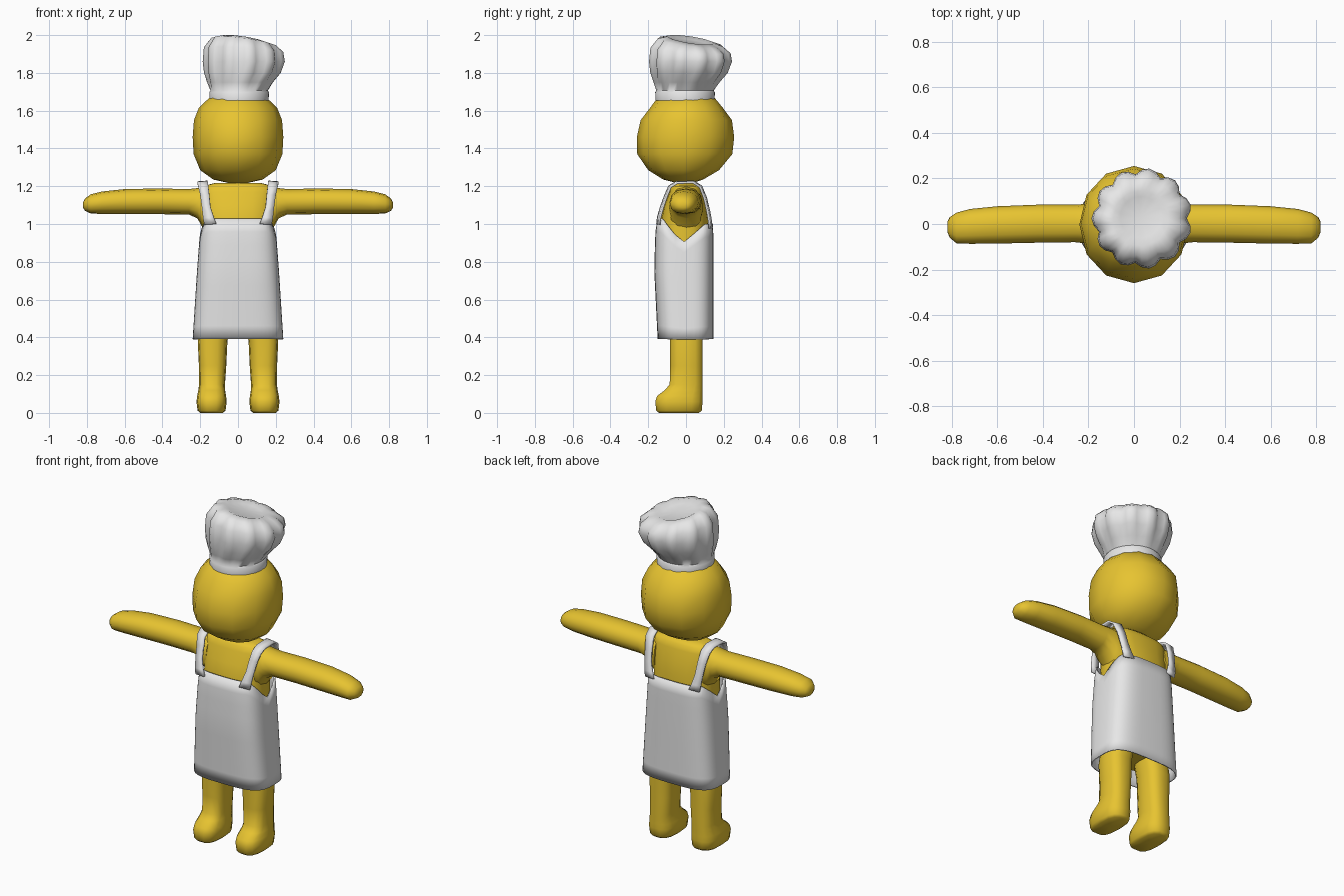
import bpy, bmesh, math
from mathutils import Vector

if "Cube" in bpy.data.objects:
    bpy.data.objects.remove(bpy.data.objects["Cube"])


def material(name, rgb):
    m = bpy.data.materials.new(name)
    m.diffuse_color = (*rgb, 1)
    m.use_nodes = True
    m.node_tree.nodes["Principled BSDF"].inputs["Base Color"].default_value = m.diffuse_color
    return m


YELLOW = material("skin yellow", (0.8, 0.55, 0.03))
WHITE = material("cloth white", (0.8, 0.8, 0.8))


def oval(n, x0, x1, y0, y1, p=2.0):
    """Points of a superellipse filling the given x and y limits."""
    pts = []
    for i in range(n):
        a = 2 * math.pi * i / n
        c, s = math.cos(a), math.sin(a)
        u = math.copysign(abs(c) ** (2 / p), c)
        v = math.copysign(abs(s) ** (2 / p), s)
        pts.append(((x0 + x1) / 2 + u * (x1 - x0) / 2,
                    (y0 + y1) / 2 + v * (y1 - y0) / 2))
    return pts


def loft(name, rings, mat, closed=True, caps=True, angle=50):
    """Skin a list of equal-length point rings."""
    bm = bmesh.new()
    rows = [[bm.verts.new(p) for p in r] for r in rings]
    n = len(rows[0])
    for a, b in zip(rows, rows[1:]):
        for i in range(n if closed else n - 1):
            j = (i + 1) % n
            bm.faces.new((a[i], a[j], b[j], b[i]))
    if caps:
        for r in (rows[0], rows[-1]):
            mid = bm.verts.new(sum((v.co for v in r), Vector()) / n)
            for i in range(n):
                bm.faces.new((r[i], r[(i + 1) % n], mid))
    bmesh.ops.recalc_face_normals(bm, faces=bm.faces)
    me = bpy.data.meshes.new(name)
    bm.to_mesh(me)
    bm.free()
    me.materials.append(mat)
    ob = bpy.data.objects.new(name, me)
    bpy.context.collection.objects.link(ob)
    bpy.ops.object.select_all(action='DESELECT')
    ob.select_set(True)
    bpy.context.view_layer.objects.active = ob
    bpy.ops.object.shade_smooth_by_angle(angle=math.radians(angle))
    return ob


def upright(n, specs, p=2.0):
    """Rings from (z, x0, x1, y0, y1)."""
    return [[(x, y, z) for x, y in oval(n, x0, x1, y0, y1, p)]
            for z, x0, x1, y0, y1 in specs]


# Head
head = [(1.215, .04, -.04, .03), (1.235, .13, -.12, .09), (1.285, .2, -.2, .175),
        (1.37, .235, -.258, .245), (1.46, .24, -.26, .255), (1.55, .233, -.24, .243),
        (1.615, .207, -.19, .195), (1.67, .15, -.15, .15), (1.695, .06, -.06, .06)]
loft("head", upright(12, [(z, -r, r, a, b) for z, r, a, b in head], 2.05), YELLOW)

# Torso
torso = [(.46, .195, -.11, .11), (.7, .19, -.13, .115), (.93, .188, -.138, .118),
         (1.03, .188, -.132, .117), (1.1, .19, -.115, .105), (1.17, .195, -.088, .09),
         (1.2, .185, -.078, .08), (1.218, .12, -.06, .06)]
loft("torso", upright(20, [(z, -r, r, a, b) for z, r, a, b in torso], 2.6), YELLOW)

for side, s in (("left", 1), ("right", -1)):
    # Arm, flaring into the shoulder; each ring is (x, y0, y1, z0, z1)
    arm = [(.15, -.09, .09, .95, 1.2), (.19, -.088, .09, .985, 1.197),
           (.215, -.085, .088, 1.03, 1.19), (.26, -.08, .085, 1.05, 1.185),
           (.42, -.082, .085, 1.052, 1.188), (.6, -.086, .078, 1.052, 1.185),
           (.72, -.087, .066, 1.053, 1.172), (.78, -.085, .05, 1.056, 1.157),
           (.81, -.06, .03, 1.07, 1.135), (.82, -.035, .01, 1.085, 1.115)]
    loft(side + "_arm", [[(s * x, y, z) for y, z in oval(12, y0, y1, z0, z1, 2.2)]
                         for x, y0, y1, z0, z1 in arm], YELLOW)

    # Leg and foot in one piece; each ring is (z, x inner, x outer, y0, y1)
    leg = [(0, .08, .2, -.145, .07), (.012, .066, .214, -.16, .086),
           (.06, .06, .22, -.165, .09), (.09, .063, .216, -.155, .09),
           (.12, .068, .21, -.115, .09), (.15, .069, .206, -.088, .09),
           (.25, .062, .207, -.086, .09), (.38, .056, .213, -.087, .09),
           (.52, .03, .19, -.09, .09)]
    loft(side + "_leg", [[(s * x, y, z) for x, y, z in r]
                         for r in upright(14, leg, 2.7)], YELLOW)

# Apron body, open below, with a bib and scooped arm openings
levels = [(.39, .24, -.15, .146), (.75, .217, -.168, .146),
          (.95, .202, -.163, .145), (1.04, .192, -.15, .14)]


def apron_limits(z):
    for a, b in zip(levels, levels[1:]):
        if z <= b[0] or b is levels[-1]:
            t = (z - a[0]) / (b[0] - a[0])
            return [u + (v - u) * t for u, v in zip(a[1:], b[1:])]


COLS, ROWS, P = 48, 9, 3.4
top = [min(1.03, .9 + 1.1 * abs(y + .015)) if y < -.015 else min(1.0, .9 + .85 * (y + .015))
       for x, y in oval(COLS, -.2, .2, -.158, .143, P)]
rings = []
for k in range(ROWS + 1):
    ring = []
    for i in range(COLS):
        z = .39 + (top[i] - .39) * k / ROWS
        r, yf, yb = apron_limits(z)
        ring.append((*oval(COLS, -r, r, yf, yb, P)[i], z))
    rings.append(ring)
apron = loft("apron", rings, WHITE, caps=False)
shell = apron.modifiers.new("cloth", 'SOLIDIFY')
shell.thickness = .008
shell.offset = -1

# Shoulder straps; each step is (y, z, x inner, x outer)
path = [(-.152, 1.0, .115, .178), (-.148, 1.035, .128, .184), (-.132, 1.09, .146, .19),
        (-.108, 1.155, .152, .199), (-.088, 1.2, .157, .21), (-.05, 1.222, .16, .215),
        (.04, 1.224, .16, .215), (.08, 1.2, .157, .21), (.105, 1.14, .152, .199),
        (.122, 1.07, .146, .19), (.132, 1.015, .13, .184), (.136, .98, .115, .178)]
for side, s in (("left", 1), ("right", -1)):
    strap = loft(side + "_strap", [[(s * a, y, z), (s * b, y * .93, z - .004)]
                                   for y, z, a, b in path], WHITE, closed=False, caps=False)
    m = strap.modifiers.new("cloth", 'SOLIDIFY')
    m.thickness = .012
    m.offset = 0

# Puffy hat; each ring is (z, radius, centre x, centre y, tilt, pleat depth)
hat = [(1.655, .156, .006, -.005, 0, 0), (1.698, .158, .006, -.005, 0, 0),
       (1.706, .152, .006, -.005, 0, 0), (1.75, .173, .013, .003, 0, .03),
       (1.8, .2, .027, .016, 0, .05), (1.86, .213, .035, .024, 0, .06),
       (1.92, .206, .034, .024, .07, .06), (1.962, .17, .033, .024, .13, .045),
       (1.975, .12, .03, .025, .15, .02), (1.962, .09, .03, .03, .15, 0)]
rings = []
for z, r, cx, cy, tilt, pleat in hat:
    ring = []
    for i in range(44):
        a = 2 * math.pi * i / 44
        q = r * (1 + pleat * (abs(math.sin(5.5 * a)) * 2 - 1.3))
        dx, dy = q * math.cos(a), q * math.sin(a)
        ring.append((cx + dx, cy + dy, z - tilt * (dx + dy)))
    rings.append(ring)
loft("hat", rings, WHITE, angle=60)
